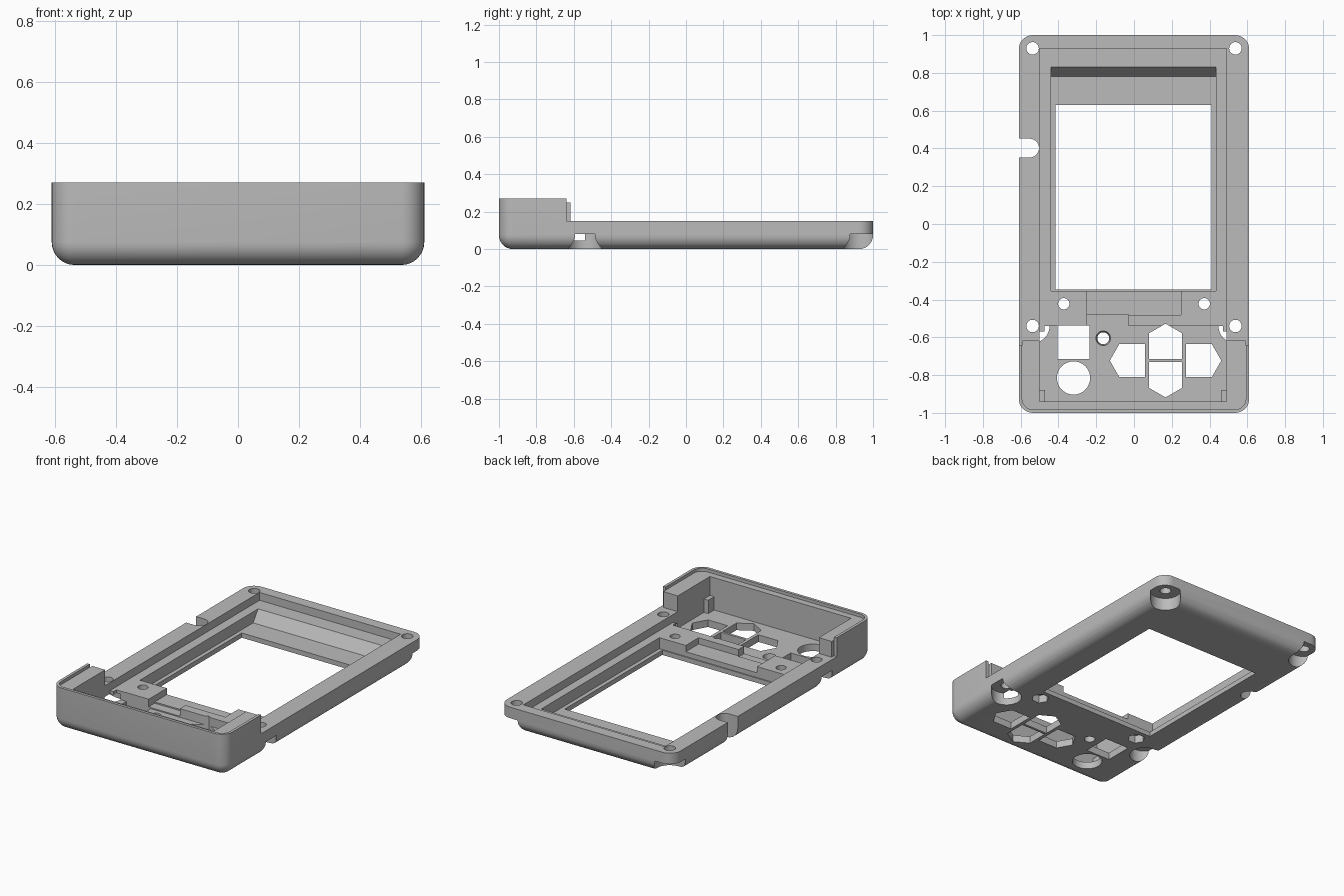
import bpy, bmesh
from math import cos, sin, pi

cube = bpy.data.objects.get("Cube")
if cube:
    bpy.data.objects.remove(cube, do_unlink=True)

grey = bpy.data.materials.new("grey_plastic")
grey.use_nodes = True
grey.diffuse_color = (0.5, 0.5, 0.5, 1)
grey.node_tree.nodes["Principled BSDF"].inputs["Base Color"].default_value = (0.5, 0.5, 0.5, 1)


def loft(name, rings):
    """Solid through matching rings of 3D points, capped at both ends."""
    bm = bmesh.new()
    loops = [[bm.verts.new(p) for p in ring] for ring in rings]
    n = len(loops[0])
    for a, b in zip(loops, loops[1:]):
        for i in range(n):
            j = (i + 1) % n
            bm.faces.new((a[i], a[j], b[j], b[i]))
    bm.faces.new(loops[0][::-1])
    bm.faces.new(loops[-1])
    bmesh.ops.recalc_face_normals(bm, faces=bm.faces)
    mesh = bpy.data.meshes.new(name)
    bm.to_mesh(mesh)
    bm.free()
    mesh.materials.append(grey)
    ob = bpy.data.objects.new(name, mesh)
    bpy.context.collection.objects.link(ob)
    return ob


def arc(cx, cy, r, a0, a1, n):
    return [(cx + r * cos(a0 + (a1 - a0) * i / n), cy + r * sin(a0 + (a1 - a0) * i / n))
            for i in range(n + 1)]


def rounded_rect(hx, hy, r):
    pts = []
    for k, (sx, sy) in enumerate([(1, 1), (-1, 1), (-1, -1), (1, -1)]):
        pts += arc(sx * (hx - r), sy * (hy - r), r, k * pi / 2, (k + 1) * pi / 2, 8)
    return pts


def at(pts, z):
    return [(x, y, z) for x, y in pts]


def cut(cutter):
    """Subtract a cutter from the case and discard it."""
    mod = case.modifiers.new("cut", 'BOOLEAN')
    mod.operation, mod.solver, mod.object = 'DIFFERENCE', 'EXACT', cutter
    bpy.context.view_layer.objects.active = case
    bpy.ops.object.modifier_apply(modifier=mod.name)
    bpy.data.objects.remove(cutter, do_unlink=True)


def cut_prism(pts, z0=-0.1, z1=0.5):
    cut(loft("cutter", [at(pts, z0), at(pts, z1)]))


def cut_box(x0, x1, y0, y1, z0=-0.1, z1=0.5):
    cut_prism([(x0, y0), (x1, y0), (x1, y1), (x0, y1)], z0, z1)


def cut_round(x, y, r, z0=-0.1, z1=0.5, n=32):
    cut_prism(arc(x, y, r, 0, 2 * pi, n)[:-1], z0, z1)


# Outer body with rounded bottom edge
R = 0.075
rings = []
for i in range(9):
    a = pi / 2 * i / 8
    d = (R - 0.001) * (1 - sin(a))
    rings.append(at(rounded_rect(0.61 - d, 1 - d, R - d), R * (1 - cos(a))))
rings.append(at(rounded_rect(0.61, 1, R), 0.27))
case = loft("front_case", rings)

# Low deck behind the tall end, with the joint lip left standing
cut_box(-0.8, 0.8, -0.617, 1.2, 0.15)
for s in (-1, 1):
    cut_box(min(s * 0.59, s), max(s * 0.59, s), -0.64, -0.5, 0.15)
lip = rounded_rect(0.592, 0.982, 0.057)
cut_prism(lip, 0.25)

# Recessed ledge around the screen
cut_box(-0.5, 0.49, -0.6, 0.93, 0.1)

# Screen pocket with sloped far wall
profile = [(-0.355, 0.03), (0.78, 0.03), (0.83, 0.1), (0.83, 0.4), (-0.355, 0.4)]
cut(loft("cutter", [[(x, y, z) for y, z in profile] for x in (-0.44, 0.435)]))
cut_box(-0.415, 0.41, -0.348, 0.63)

# Button cavity: corner posts stay up to mid height
FLOOR = 0.045
cut_prism([(-0.47, -0.94), (0.46, -0.94), (0.46, -0.88), (0.49, -0.88), (0.49, -0.57),
           (0.47, -0.57), (0.47, -0.54), (-0.475, -0.54), (-0.475, -0.57), (-0.5, -0.57),
           (-0.5, -0.88), (-0.47, -0.88)], FLOOR)
cut_box(-0.5, 0.49, -0.94, -0.58, 0.13)

# Notch in the bar between screen and buttons
cut_box(-0.25, 0.25, -0.483, -0.34, 0.06)
cut_box(-0.25, -0.03, -0.56, -0.478, 0.052)

# Corner screw holes with wide counterbores underneath
for s in (-1, 1):
    for y in (-0.54, 0.93):
        cut_round(s * 0.537, y, 0.033)
        cut_round(s * 0.537, y, 0.09, -0.1, 0.08)
    # Inner screw holes with hexagonal nut pockets
    cut_round(s * 0.372, -0.422, 0.03)
    cut_round(s * 0.372, -0.422, 0.052, -0.1, 0.05, 6)

# Rounded notch in the side wall
cut_prism([(-0.8, 0.352)] + arc(-0.553, 0.402, 0.05, -pi / 2, pi / 2, 12) + [(-0.8, 0.452)])

# Square and round button openings
cut_box(-0.405, -0.235, -0.715, -0.538)
cut_round(-0.32, -0.815, 0.088)

# Flared indicator hole
cut(loft("cutter", [at(arc(-0.163, -0.605, r, 0, 2 * pi, 32)[:-1], z)
                    for r, z in ((0.03, -0.01), (0.041, 0.06))]))

# Four arrow-shaped direction-pad openings
arrow = [(0.108, -0.087), (0.108, 0.087), (0.245, 0.087), (0.295, 0), (0.245, -0.087)]
cx, cy = 0.167, -0.723
for s in (-1, 1):
    cut_prism([(cx + s * u, cy + v) for u, v in arrow])
    cut_prism([(cx + v, cy + s * (u - 0.1)) for u, v in arrow])

# Smooth the curves, keep machined edges crisp
bpy.ops.object.select_all(action='DESELECT')
case.select_set(True)
bpy.context.view_layer.objects.active = case
bpy.ops.object.shade_smooth_by_angle(angle=pi / 6)
